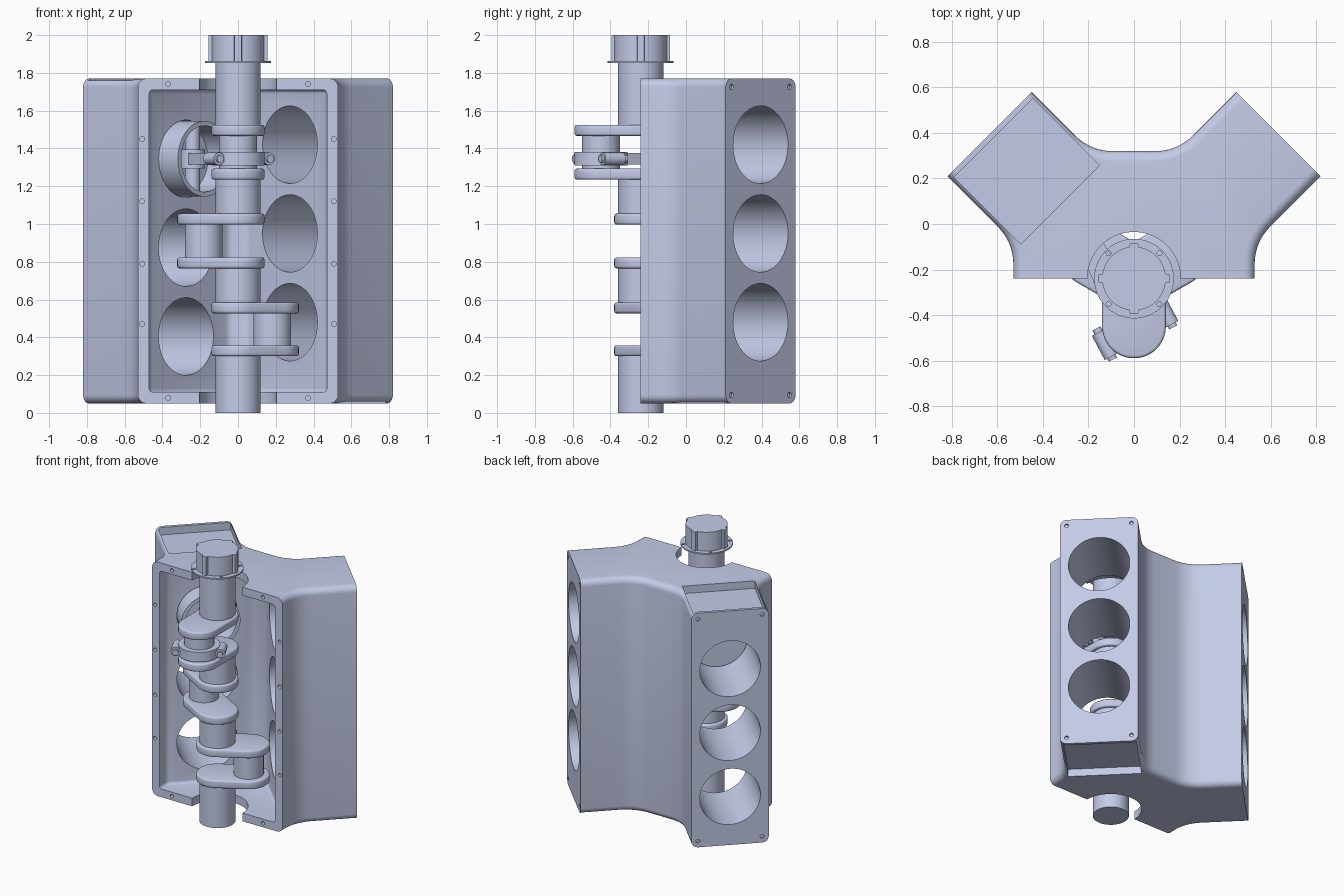
import bpy, bmesh, math
from mathutils import Vector, Matrix

cube = bpy.data.objects.get("Cube")
if cube:
    bpy.data.objects.remove(cube, do_unlink=True)

metal = bpy.data.materials.new("pale_blue_grey_metal")
metal.use_nodes = True
COLOUR = (0.59, 0.64, 0.855, 1)
metal.diffuse_color = COLOUR
metal.node_tree.nodes["Principled BSDF"].inputs["Base Color"].default_value = COLOUR

CRANK_Y = -0.24
BLOCK_Z = (0.05, 1.77)


# ---------- helpers ----------
def make(name, bm):
    bmesh.ops.recalc_face_normals(bm, faces=bm.faces)
    mesh = bpy.data.meshes.new(name)
    bm.to_mesh(mesh)
    bm.free()
    mesh.materials.append(metal)
    ob = bpy.data.objects.new(name, mesh)
    bpy.context.collection.objects.link(ob)
    return ob


def activate(ob):
    bpy.ops.object.select_all(action='DESELECT')
    ob.select_set(True)
    bpy.context.view_layer.objects.active = ob


def smooth(ob):
    activate(ob)
    bpy.ops.object.shade_smooth_by_angle(angle=math.radians(32))


def rod(bm, r, p0, p1, n=48):
    p0, p1 = Vector(p0), Vector(p1)
    turn = (p1 - p0).to_track_quat('Z', 'Y').to_matrix().to_4x4()
    bmesh.ops.create_cone(bm, cap_ends=True, segments=n, radius1=r, radius2=r,
                          depth=(p1 - p0).length,
                          matrix=Matrix.Translation((p0 + p1) / 2) @ turn)


def prism(bm, pts, z0, z1):
    face = bm.faces.new([bm.verts.new((x, y, z0)) for x, y in pts])
    out = bmesh.ops.extrude_face_region(bm, geom=[face])["geom"]
    verts = [v for v in out if isinstance(v, bmesh.types.BMVert)]
    bmesh.ops.translate(bm, vec=(0, 0, z1 - z0), verts=verts)


def fillet(a, p, b, d, n=8):
    a, p, b = Vector(a), Vector(p), Vector(b)
    s, e = p + (a - p).normalized() * d, p + (b - p).normalized() * d
    ts = [i / n for i in range(n + 1)]
    return [tuple(s * (1 - t) ** 2 + p * 2 * t * (1 - t) + e * t * t) for t in ts]


def mirrored(half):
    return half + [(-x, y) for x, y in reversed(half)]


def cut(target, bm):
    cutter = make("cutter", bm)
    cutter.hide_render = True
    mod = target.modifiers.new("cut", 'BOOLEAN')
    mod.operation, mod.solver, mod.object = 'DIFFERENCE', 'EXACT', cutter
    activate(target)
    bpy.ops.object.modifier_apply(modifier=mod.name)
    bpy.data.objects.remove(cutter, do_unlink=True)


def bank(side, s, w=0.0):
    """Point at distance s along a bank's cylinder axis, w across it."""
    k = math.sqrt(0.5)
    return Vector((side * (s + w) * k, CRANK_Y + (s - w) * k))


# ---------- engine block ----------
foot, knee, deck_out = (0.53, CRANK_Y), (0.53, -0.08), (0.82, 0.21)
deck_in, valley = (0.45, 0.58), (0.19, 0.32)
half = [foot] + fillet(foot, knee, deck_out, 0.1) + [deck_out, deck_in]
half += fillet(deck_in, valley, (0, 0.32), 0.1)
bm = bmesh.new()
prism(bm, mirrored(half), *BLOCK_Z)


def rounded_edge(e):
    a, b = e.verts[0].co, e.verts[1].co
    m = (a + b) / 2
    flat = abs(a.z - b.z) < 1e-5
    return flat and m.y > CRANK_Y + 0.01 and abs(m.x) + m.y < 1.02


bmesh.ops.bevel(bm, geom=[e for e in bm.edges if rounded_edge(e)], offset=0.045,
                offset_type='OFFSET', segments=6, profile=0.5, affect='EDGES')
block = make("engine_block", bm)

# crankcase cavity with softened corners
bm = bmesh.new()
prism(bm, mirrored([(0.47, -0.4), (0.47, -0.16), (0.05, 0.26)]), 0.11, 1.71)
bmesh.ops.bevel(bm, geom=[e for e in bm.edges
                          if max(v.co.y for v in e.verts) > -0.3],
                offset=0.02, segments=4, profile=0.5, affect='EDGES')
cut(block, bm)

# cylinder bores, staggered between the banks
bm = bmesh.new()
for side, first in ((1, 0.48), (-1, 0.405)):
    for i in range(3):
        z = first + 0.47 * i
        rod(bm, 0.205, (*bank(side, 0.3), z), (*bank(side, 1.0), z), 64)
cut(block, bm)

# half-round shaft openings in both end walls
bm = bmesh.new()
rod(bm, 0.205, (0, CRANK_Y, -0.2), (0, CRANK_Y, 2.2), 64)
cut(block, bm)

# shallow pocket behind one end of each bank
bm = bmesh.new()
for side, z0, z1 in ((-1, 1.715, 1.9), (1, -0.1, 0.105)):
    corners = [(0.46, -0.245), (0.46, 0.245), (0.875, 0.245), (0.875, -0.245)]
    prism(bm, [tuple(bank(side, s, w)) for s, w in corners], z0, z1)
cut(block, bm)

# bolt holes in the front flange and the decks
bm = bmesh.new()
spots = [(0.507, z) for z in (0.47, 0.79, 1.12, 1.45)] + [(0.37, 0.08), (0.37, 1.74)]
for side in (-1, 1):
    for x, z in spots:
        rod(bm, 0.013, (side * x, -0.3, z), (side * x, -0.19, z), 12)
    for w in (-0.217, 0.217):
        for z in (0.095, 1.725):
            rod(bm, 0.014, (*bank(side, 0.885, w), z), (*bank(side, 0.95, w), z), 12)
cut(block, bm)
smooth(block)

# ---------- crankshaft ----------
MAIN = Vector((0, CRANK_Y))
THROW = 0.21
# each throw: direction in degrees, lower web start, upper web end
throws = [(30, 0.3, 0.585), (150, 0.765, 1.055), (-90, 1.235, 1.525)]
WEB = 0.058

bm = bmesh.new()
bounds = [0] + [z for t in throws for z in t[1:]] + [1.86]
for z0, z1 in zip(bounds[::2], bounds[1::2]):
    rod(bm, 0.12, (*MAIN, z0), (*MAIN, z1), 64)
smooth(make("main_journals", bm))

for i, (deg, z0, z1) in enumerate(throws, 1):
    a = math.radians(deg)
    pin = MAIN + Vector((math.cos(a), math.sin(a))) * THROW
    bm = bmesh.new()
    rod(bm, 0.1, (*pin, z0 + 0.01), (*pin, z1 - 0.01), 64)
    smooth(make(f"crank_pin_{i}", bm))
    for part, z in (("lower", z0), ("upper", z1 - WEB)):
        outline = []
        for centre, start in ((pin, a - math.pi / 2), (MAIN, a + math.pi / 2)):
            for k in range(25):
                b = start + math.pi * k / 24
                outline.append(tuple(centre + Vector((math.cos(b), math.sin(b))) * 0.14))
        bm = bmesh.new()
        prism(bm, outline, z, z + WEB)
        rims = [e for e in bm.edges if abs(e.verts[0].co.z - e.verts[1].co.z) < 1e-5]
        bmesh.ops.bevel(bm, geom=rims, offset=0.012, segments=3, profile=0.5,
                        affect='EDGES')
        smooth(make(f"crank_web_{part}_{i}", bm))

# drive collar with four holes
bm = bmesh.new()
rod(bm, 0.175, (*MAIN, 1.852), (*MAIN, 1.862), 64)
collar = make("drive_collar", bm)
bm = bmesh.new()
for k in range(4):
    a = math.radians(45 + 90 * k)
    p = MAIN + Vector((math.cos(a), math.sin(a))) * 0.158
    rod(bm, 0.011, (*p, 1.8), (*p, 1.9), 12)
cut(collar, bm)
smooth(collar)

# splined hub: round with four keys
outline = []
for k in range(4):
    for j in range(-6, 7):
        a = math.radians(90 * k + 45 + j * 6.1)
        outline.append(tuple(MAIN + Vector((math.cos(a), math.sin(a))) * 0.14))
    for s in (-0.018, 0.018):
        a = math.radians(90 * k + 90)
        outline.append(tuple(MAIN + Vector((math.cos(a), math.sin(a))) * 0.155
                             + Vector((-math.sin(a), math.cos(a))) * s))
bm = bmesh.new()
prism(bm, outline, 1.86, 2.0)
smooth(make("splined_hub", bm))

# ---------- connecting rod and piston ----------
ROD_Z = 1.345
big = MAIN + Vector((0, -THROW))
small = bank(-1, 0.34)
along = (small - big).normalized()
across = Vector((along.y, -along.x))

bm = bmesh.new()
rod(bm, 0.14, (*big, ROD_Z - 0.036), (*big, ROD_Z + 0.036), 64)
smooth(make("rod_big_end", bm))

bm = bmesh.new()
beam = [big + along * 0.11 - across * 0.075, big + along * 0.11 + across * 0.075,
        small + across * 0.045, small - across * 0.045]
prism(bm, [tuple(p) for p in beam], ROD_Z - 0.03, ROD_Z + 0.03)
smooth(make("rod_beam", bm))

bm = bmesh.new()
for s in (-1, 1):
    p = big + across * 0.15 * s
    for r, lo, hi in ((0.033, -0.07, 0.05), (0.02, -0.085, 0.07)):
        rod(bm, r, (*(p + along * lo), ROD_Z), (*(p + along * hi), ROD_Z), 24)
smooth(make("rod_cap_bolts", bm))

bm = bmesh.new()
rod(bm, 0.065, (*small, ROD_Z - 0.05), (*small, ROD_Z + 0.05), 32)
rod(bm, 0.04, (*small, ROD_Z - 0.18), (*small, ROD_Z + 0.18), 32)
smooth(make("wrist_pin", bm))

# hollow piston with the skirt relieved above and below
bm = bmesh.new()
rod(bm, 0.2, (*bank(-1, 0.25), ROD_Z), (*bank(-1, 0.43), ROD_Z), 64)
piston = make("piston", bm)
bm = bmesh.new()
rod(bm, 0.175, (*bank(-1, 0.1), ROD_Z), (*bank(-1, 0.4), ROD_Z), 64)
cut(piston, bm)
smooth(piston)
